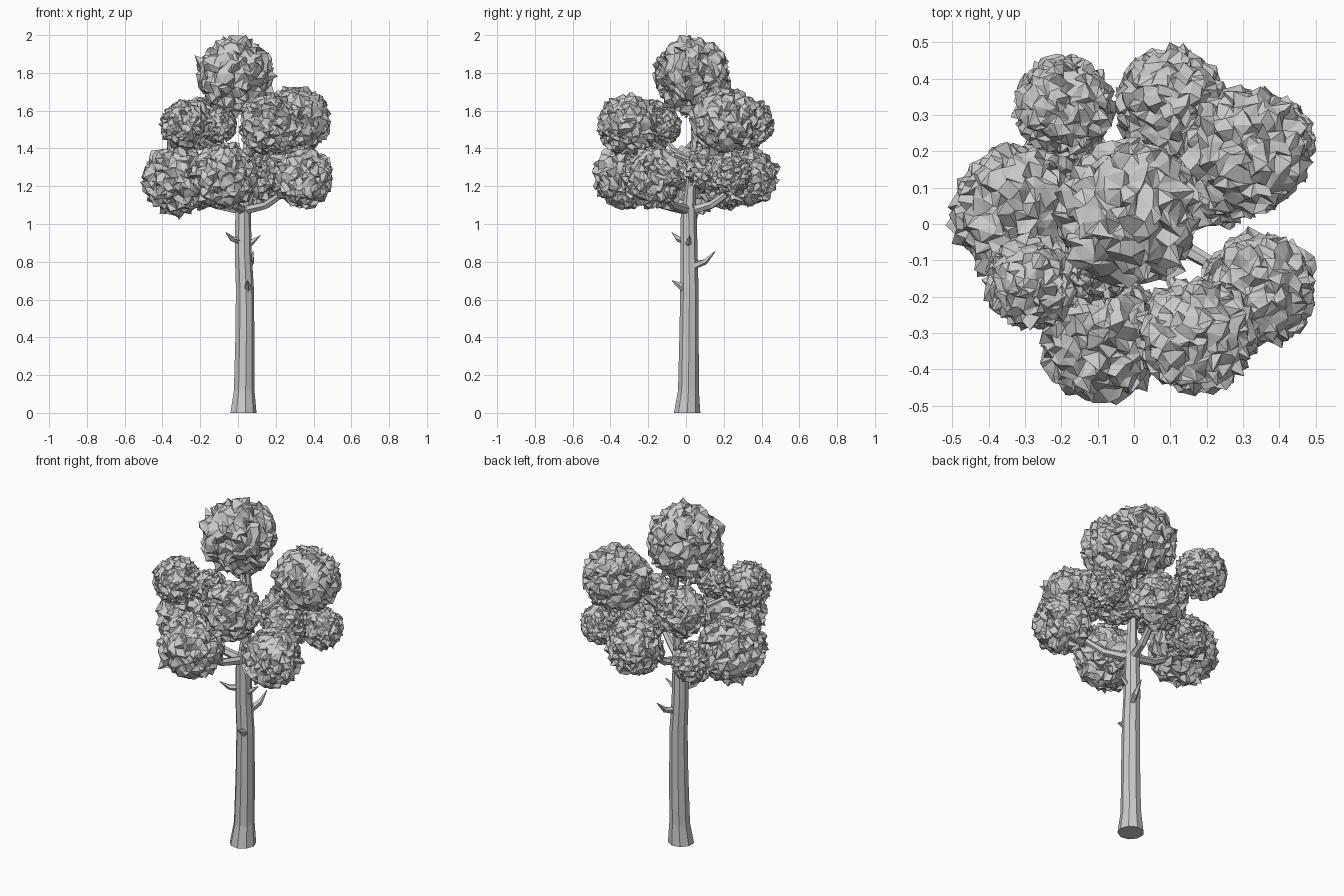
import bpy, bmesh, math, random
from mathutils import Vector

if "Cube" in bpy.data.objects:
    bpy.data.objects.remove(bpy.data.objects["Cube"])

random.seed(4)


def material(name, value):
    m = bpy.data.materials.new(name)
    m.diffuse_color = (value, value, value, 1)
    m.use_nodes = True
    m.node_tree.nodes["Principled BSDF"].inputs["Base Color"].default_value = m.diffuse_color
    return m


GREY = material("plain grey", 0.6)


def finish(name, bm):
    bmesh.ops.recalc_face_normals(bm, faces=bm.faces)
    me = bpy.data.meshes.new(name)
    bm.to_mesh(me)
    bm.free()
    me.materials.append(GREY)
    ob = bpy.data.objects.new(name, me)
    bpy.context.collection.objects.link(ob)
    return ob


def tube(name, path, sides):
    """Faceted tube through points (x, y, z, radius)."""
    bm = bmesh.new()
    pts = [Vector(p[:3]) for p in path]
    rings = []
    for i, p in enumerate(pts):
        d = (pts[min(i + 1, len(pts) - 1)] - pts[max(i - 1, 0)]).normalized()
        if name == "trunk":
            d = Vector((0, 0, 1))
        side = d.cross(Vector((0.0, 1.0, 0.01))).normalized()
        up = side.cross(d)
        ring = []
        for k in range(sides):
            a = 2 * math.pi * (k + 0.5) / sides
            ring.append(bm.verts.new(p + path[i][3] * (side * math.cos(a) + up * math.sin(a))))
        rings.append(ring)
    for a, b in zip(rings, rings[1:]):
        for k in range(sides):
            n = (k + 1) % sides
            bm.faces.new((a[k], a[n], b[n], b[k]))
    bm.faces.new(rings[0])
    bm.faces.new(rings[-1])
    return finish(name, bm)


def foliage(name, x, y, z, r):
    """Crumpled low-poly leaf ball with a few longer leaf tips."""
    bm = bmesh.new()
    bmesh.ops.create_icosphere(bm, subdivisions=4, radius=1)
    for v in bm.verts:
        n = v.co.normalized()
        jitter = Vector([random.uniform(-1, 1) for _ in range(3)]) * 0.085
        tip = random.uniform(0.04, 0.12) if random.random() < 0.08 else 0
        v.co = (n * (random.uniform(0.88, 1.01) + tip) + jitter) * r + Vector((x, y, z))
    return finish(name, bm)


# Trunk with flared foot
tube("trunk", [(0.027, 0.006, 0, 0.071), (0.031, 0.013, 0.12, 0.056), (0.035, 0.016, 0.4, 0.052),
               (0.035, 0.018, 0.66, 0.049), (0.026, 0.016, 0.85, 0.046), (0.026, 0.014, 1.09, 0.042)], 9)

# Broken twig stubs
tube("stub_back", [(0.05, 0.04, 0.78, 0.022), (0.07, 0.10, 0.80, 0.016), (0.08, 0.155, 0.855, 0.002)], 5)
tube("stub_front", [(0.05, -0.01, 0.66, 0.022), (0.052, -0.04, 0.68, 0.015), (0.05, -0.075, 0.70, 0.002)], 5)
tube("stub_left", [(0.01, 0, 0.91, 0.02), (-0.03, -0.04, 0.92, 0.015), (-0.065, -0.075, 0.955, 0.002)], 5)
tube("stub_right", [(0.04, 0.01, 0.88, 0.02), (0.08, 0.015, 0.91, 0.013), (0.118, 0.02, 0.94, 0.002)], 5)

# Leaf balls: x, y, z, radius
BALLS = {
    "top": (-0.015, 0.03, 1.785, 0.204),
    "upper_back_left": (-0.195, 0.325, 1.53, 0.14),
    "upper_back_right": (0.31, 0.20, 1.55, 0.18),
    "upper_front_right": (0.172, -0.305, 1.525, 0.163),
    "upper_front_left": (-0.285, -0.16, 1.525, 0.13),
    "upper_inner_left": (-0.1, -0.12, 1.52, 0.095),
    "lower_back": (0.10, 0.33, 1.25, 0.155),
    "lower_front_right": (0.345, -0.18, 1.245, 0.16),
    "lower_front": (-0.08, -0.315, 1.255, 0.178),
    "lower_left": (-0.32, 0.03, 1.235, 0.187),
    "lower_right": (0.385, 0.235, 1.27, 0.113),
    "lower_inner_right": (0.23, 0.12, 1.29, 0.125),
    "lower_back_left": (-0.19, 0.21, 1.19, 0.115),
}
for name, ball in BALLS.items():
    foliage("foliage_" + name, *ball)

# Central stem, then limbs for the lower balls and thinner ones higher up
tube("stem", [(0.026, 0.014, 1.04, 0.038), (0.035, 0.025, 1.2, 0.028), (0.045, 0.045, 1.42, 0.02),
              (0.02, 0.045, 1.7, 0.012)], 6)
for name in ("lower_back", "lower_front_right", "lower_front", "lower_left"):
    x, y, z, r = BALLS[name]
    tube("limb_" + name, [(0.027, 0.017, 1.07, 0.026), (x * 0.4 + 0.01, y * 0.4, 1.1, 0.022),
                          (x * 0.75, y * 0.75, z - 0.07, 0.017), (x, y, z, 0.006)], 6)
for name in ("upper_back_left", "upper_back_right", "upper_front_right", "upper_front_left"):
    x, y, z, r = BALLS[name]
    tube("limb_" + name, [(0.04, 0.035, 1.33, 0.017), (x * 0.4 + 0.02, y * 0.4, 1.39, 0.015),
                          (x * 0.75, y * 0.75, z - 0.06, 0.012), (x, y, z, 0.005)], 6)
